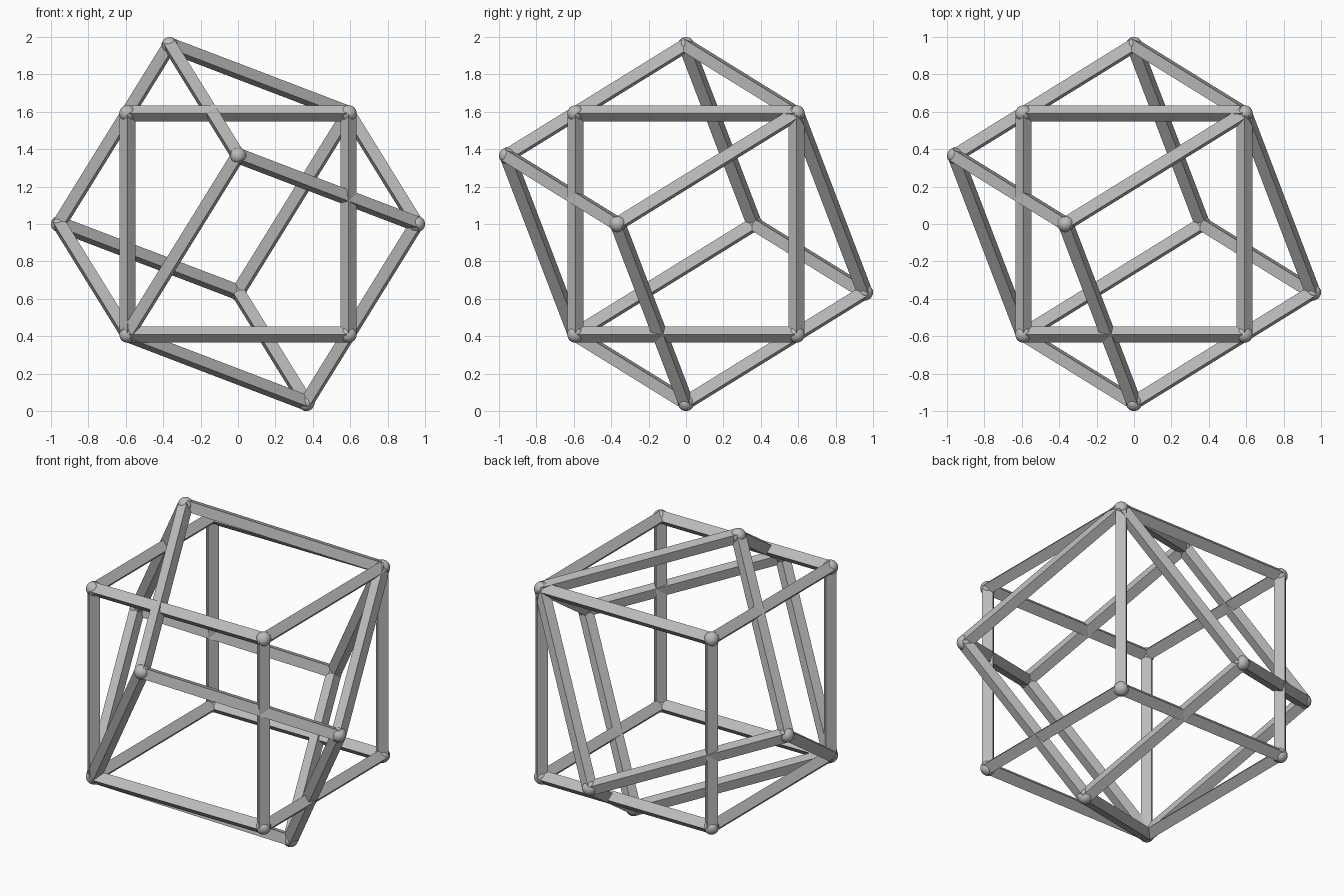
import bpy
from math import sqrt, pi
from itertools import product
from mathutils import Matrix, Vector

if "Cube" in bpy.data.objects:
    bpy.data.objects.remove(bpy.data.objects["Cube"])

PHI = (1 + sqrt(5)) / 2
RADIUS = 0.044                   # bar half-diagonal and joint radius
HALF = (1 - RADIUS) / PHI        # half the edge of each cube
CENTRE = Vector((0, 0, 1))

grey = bpy.data.materials.new("grey")
grey.use_nodes = True
grey.diffuse_color = (0.5, 0.5, 0.5, 1)
grey.node_tree.nodes["Principled BSDF"].inputs["Base Color"].default_value = (0.5, 0.5, 0.5, 1)


def finish(name):
    obj = bpy.context.object
    obj.name = name
    obj.data.materials.append(grey)
    return obj


def bar(name, middle, along, side):
    """Square bar set on its corner, running along one cube edge."""
    frame = Matrix((side, along.cross(side), along)).transposed().to_4x4()
    bpy.ops.mesh.primitive_cylinder_add(vertices=4, radius=RADIUS, depth=2 * HALF)
    finish(name).matrix_world = Matrix.Translation(middle) @ frame


def joint(name, place):
    bpy.ops.mesh.primitive_uv_sphere_add(segments=24, ring_count=12, radius=RADIUS, location=place)
    finish(name)
    bpy.ops.object.shade_smooth()


def cube_frame(name, axes, shared):
    for i in range(3):
        a, b, c = axes[i], axes[(i + 1) % 3], axes[(i + 2) % 3]
        for s, t in product((-1, 1), repeat=2):
            bar(name + "_bar", CENTRE + (b * s + c * t) * HALF, a, b)
    for signs in product((-1, 1), repeat=3):
        if shared and abs(sum(signs)) == 3:
            continue             # both cubes meet at these two corners
        joint(name + "_joint", CENTRE + sum((a * s for a, s in zip(axes, signs)), Vector()) * HALF)


# Upright cube, and a second one turned about their common diagonal
upright = [Vector((1, 0, 0)), Vector((0, 1, 0)), Vector((0, 0, 1))]
p, q, r = PHI / 2, 0.5, 1 / (2 * PHI)
turned = [Vector((p, q, -r)), Vector((-r, p, q)), Vector((q, -r, p))]
cube_frame("upright_cube", upright, False)
cube_frame("turned_cube", turned, True)
